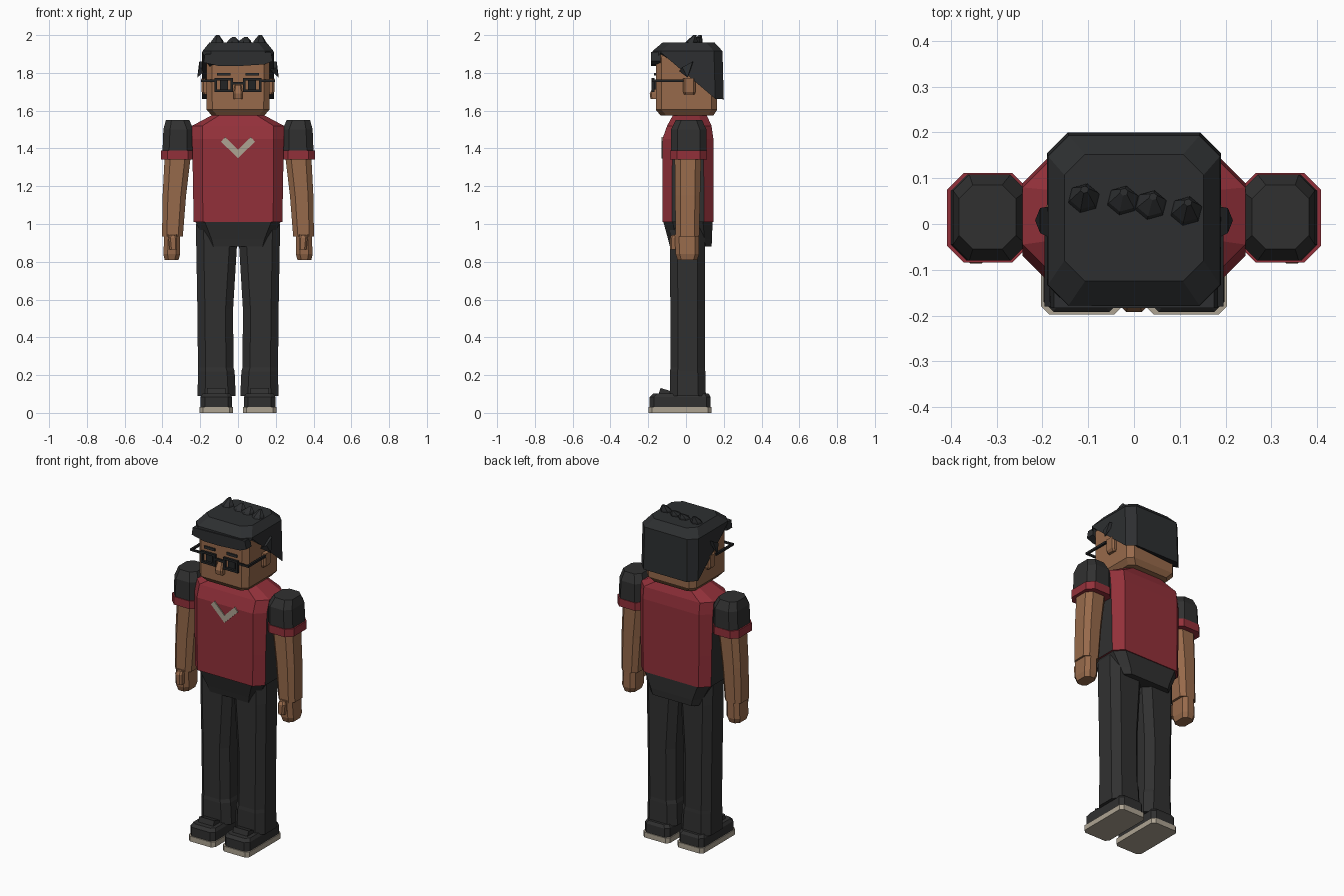
import bpy, bmesh, math
from mathutils import Vector


def material(name, rgb):
    m = bpy.data.materials.new(name)
    m.diffuse_color = (*rgb, 1)
    return m


RED = material("dark red", (0.29, 0.030, 0.042))
CLOTH = material("charcoal", (0.030, 0.030, 0.030))
HAIR = material("hair black", (0.026, 0.028, 0.030))
BLACK = material("glasses black", (0.016, 0.017, 0.018))
SKIN = material("skin brown", (0.31, 0.144, 0.070))
BEIGE = material("beige", (0.42, 0.37, 0.29))


def finish(name, bm, mats):
    bmesh.ops.recalc_face_normals(bm, faces=bm.faces[:])
    me = bpy.data.meshes.new(name)
    bm.to_mesh(me)
    bm.free()
    for m in mats:
        me.materials.append(m)
    ob = bpy.data.objects.new(name, me)
    bpy.context.collection.objects.link(ob)
    return ob


def octagon(x0, x1, y0, y1, c):
    return [(x0 + c, y0), (x1 - c, y0), (x1, y0 + c), (x1, y1 - c),
            (x1 - c, y1), (x0 + c, y1), (x0, y1 - c), (x0, y0 + c)]


def bridge(bm, rings):
    """Join equal rings of points and cap both ends."""
    vs = [[bm.verts.new(p) for p in r] for r in rings]
    n = len(vs[0])
    for a, b in zip(vs, vs[1:]):
        for i in range(n):
            j = (i + 1) % n
            bm.faces.new((a[i], a[j], b[j], b[i]))
    bm.faces.new(vs[0][::-1])
    bm.faces.new(vs[-1])


def loft(name, mat, sections, side=1, bottom=None):
    """Sections are (z, x0, x1, y0, y1, corner cut)."""
    bm = bmesh.new()
    rings = [[(side * x, y, z) for x, y in octagon(*s)] for z, *s in sections]
    if bottom:
        rings[0] = [(x, y, bottom(y)) for x, y, z in rings[0]]
    bridge(bm, rings)
    return finish(name, bm, [mat])


def box(name, mat, x0, x1, y0, y1, z0, z1, side=1):
    bm = bmesh.new()
    bridge(bm, [[(side * x, y, z) for x, y in
                 ((x0, y0), (x1, y0), (x1, y1), (x0, y1))] for z in (z0, z1)])
    return finish(name, bm, [mat])


def plate(name, mat, outline, y, depth):
    """Outline in x, z pushed back along y."""
    bm = bmesh.new()
    bridge(bm, [[(x, yy, z) for x, z in outline] for yy in (y, y + depth)])
    return finish(name, bm, [mat])


def spike(name, mat, base, tip):
    bm = bmesh.new()
    vs = [bm.verts.new(p) for p in base]
    t = bm.verts.new(tip)
    bm.faces.new(vs[::-1])
    for i in range(len(vs)):
        bm.faces.new((vs[i], vs[(i + 1) % len(vs)], t))
    return finish(name, bm, [mat])


# Shirt with dark side panels
shirt = loft("shirt", RED, [
    (1.01, -.235, .235, -.125, .145, .05), (1.20, -.238, .238, -.125, .145, .05),
    (1.45, -.243, .243, -.125, .145, .055), (1.52, -.243, .243, -.10, .135, .055),
    (1.575, -.14, .14, -.07, .11, .04)])
shirt.data.materials.append(CLOTH)
for f in shirt.data.polygons:
    if abs(f.normal.x) > 0.9:
        f.material_index = 1
plate("chest_chevron", BEIGE, [(-.09, 1.436), (-.068, 1.46), (0, 1.392),
                               (.068, 1.46), (.09, 1.436), (0, 1.348)], -.131, .008)

# Trousers
loft("hips", CLOTH, [(.88, -.16, .16, -.085, .135, .03), (.92, -.18, .18, -.095, .138, .04),
                     (1.012, -.226, .226, -.12, .14, .05)])

for s, tag in ((1, "right"), (-1, "left")):
    loft(tag + "_leg", CLOTH, [
        (.09, .012, .214, -.085, .105, .04), (.22, .018, .212, -.085, .102, .04),
        (.24, .024, .212, -.082, .1, .04), (.55, .026, .215, -.083, .1, .04),
        (.88, .006, .221, -.085, .1, .04), (1.0, .004, .222, -.085, .1, .04)], s)

    # Shoes
    loft(tag + "_sole", BEIGE, [(0, .026, .203, -.198, .135, .018),
                                (.032, .026, .203, -.198, .135, .018)], s)
    loft(tag + "_shoe", CLOTH, [(.03, .032, .198, -.192, .13, .022),
                                (.085, .032, .198, -.192, .13, .022),
                                (.102, .042, .188, -.175, .12, .022)], s)
    spike_top = [(-.145, .10), (-.135, .132), (-.07, .112), (-.07, .10)]
    bm = bmesh.new()
    bridge(bm, [[(s * x, y, z) for y, z in spike_top] for x in (.065, .165)])
    finish(tag + "_shoe_tongue", bm, [CLOTH])

    # Sleeves, arms and hands
    loft(tag + "_sleeve", CLOTH, [(1.38, .235, .4, -.08, .108, .035),
                                  (1.50, .235, .395, -.08, .108, .035),
                                  (1.55, .258, .382, -.055, .085, .03)], s)
    loft(tag + "_cuff", RED, [(1.342, .23, .408, -.084, .111, .036),
                              (1.39, .23, .408, -.084, .111, .036)], s)
    loft(tag + "_arm", SKIN, [(.935, .292, .402, -.055, .07, .025),
                              (1.15, .275, .399, -.058, .075, .028),
                              (1.36, .25, .388, -.06, .08, .03)], s)
    loft(tag + "_hand", SKIN, [(.81, .315, .388, -.045, .06, .02),
                               (.84, .306, .395, -.055, .07, .022),
                               (.945, .306, .39, -.06, .07, .022)], s)
    loft(tag + "_thumb", SKIN, [(.865, .322, .362, -.086, -.04, .01),
                                (.925, .322, .368, -.086, -.04, .01),
                                (.942, .326, .362, -.075, -.04, .01)], s)

    # Ears and side tufts
    loft(tag + "_ear", SKIN, [(1.685, .15, .182, -.01, .045, .008),
                              (1.70, .15, .192, -.015, .05, .01),
                              (1.77, .15, .192, -.015, .05, .01)], s)
    spike(tag + "_side_tuft", HAIR, [(s * .175, -.035, 1.81), (s * .205, -.02, 1.83),
          (s * .205, .035, 1.86), (s * .175, .04, 1.86)], (s * .216, .008, 1.775))

    # Glasses, eyes and brows
    x0, x1, z0, z1, w = .026, .125, 1.70, 1.772, .013
    for part, a, b, c, d in (("top", x0, x1, z1 - w, z1), ("bottom", x0, x1, z0, z0 + w),
                             ("inner", x0, x0 + w, z0 + w, z1 - w),
                             ("outer", x1 - w, x1, z0 + w, z1 - w)):
        box(f"{tag}_frame_{part}", BLACK, a, b, -.182, -.168, c, d, s)
    box(tag + "_eye", BLACK, .052, .096, -.168, -.158, 1.713, 1.759, s)
    box(tag + "_brow", HAIR, .04, .11, -.169, -.158, 1.785, 1.80, s)
    box(tag + "_glasses_hinge", BLACK, .12, .195, -.18, -.17, 1.752, 1.764, s)
    box(tag + "_glasses_temple", BLACK, .184, .196, -.18, -.012, 1.752, 1.765, s)
box("glasses_bridge", BLACK, -.03, .03, -.182, -.17, 1.738, 1.752)

# Head
loft("neck", SKIN, [(1.54, -.09, .09, -.06, .1, .03), (1.59, -.09, .09, -.06, .1, .03)])
loft("head", SKIN, [(1.575, -.14, .14, -.135, .145, .03), (1.605, -.166, .166, -.16, .165, .03),
                    (1.88, -.168, .168, -.16, .165, .03), (1.94, -.15, .15, -.13, .15, .03)])
loft("nose", SKIN, [(1.662, -.025, .025, -.188, -.15, .008), (1.69, -.025, .025, -.192, -.15, .008),
                    (1.735, -.017, .017, -.172, -.15, .005)])


# Hair cap with a hairline falling from the temples to the nape
def hairline(y):
    if y < -.15:
        return 1.85
    return 1.905 - (y + .13) * .85 if y < .18 else 1.66


loft("hair_cap", HAIR, [(1.7, -.19, .19, -.178, .2, .045), (1.915, -.188, .188, -.178, .193, .045),
                        (1.96, -.152, .152, -.125, .152, .045)], bottom=hairline)
plate("fringe", HAIR, [(-.182, 1.855), (-.10, 1.836), (0, 1.836), (.14, 1.845), (.184, 1.862),
                       (.175, 1.91), (-.175, 1.90)], -.184, .05)

# Crown spikes leaning back
for i, (x, y, tx, tz) in enumerate(((-.11, .05, -.108, 2.0), (-.025, .045, -.022, 1.99),
                                    (.035, .035, .042, 1.99), (.113, .022, .118, 2.0))):
    rings = []
    for z, r, k in ((1.945, .041, 0), (1.97, .032, .4), (tz, .009, 1)):
        rings.append([(x + (tx - x) * k + r * math.cos(a), y + .025 * k + r * .9 * math.sin(a), z)
                      for a in [math.tau * j / 6 + .3 for j in range(6)]])
    bm = bmesh.new()
    bridge(bm, rings)
    finish(f"crown_spike_{i + 1}", bm, [HAIR])
